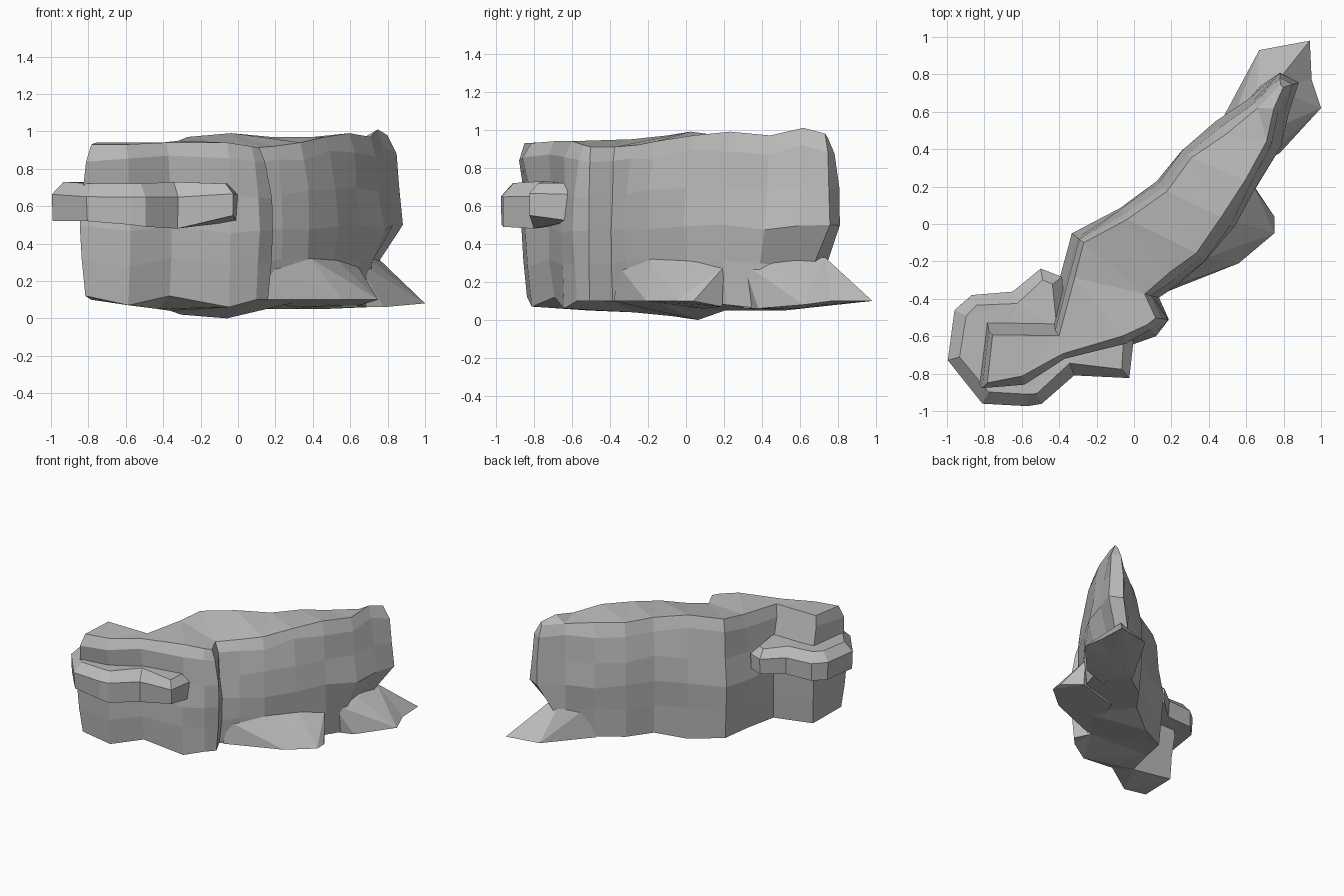
import bpy
import bmesh
import random
from mathutils import Vector

random.seed(4)

cube = bpy.data.objects.get("Cube")
if cube:
    bpy.data.objects.remove(cube, do_unlink=True)

stone = bpy.data.materials.new("grey stone")
stone.use_nodes = True
stone.diffuse_color = (0.5, 0.5, 0.5, 1)
stone.node_tree.nodes["Principled BSDF"].inputs["Base Color"].default_value = stone.diffuse_color


def finish(name, bm):
    """Turn a bmesh into a flat shaded stone object."""
    bmesh.ops.recalc_face_normals(bm, faces=bm.faces)
    mesh = bpy.data.meshes.new(name)
    bm.to_mesh(mesh)
    bm.free()
    mesh.materials.append(stone)
    obj = bpy.data.objects.new(name, mesh)
    bpy.context.collection.objects.link(obj)
    return obj


def outward_directions(points):
    """Horizontal outward direction at each point of a counter-clockwise outline."""
    result = []
    for i, point in enumerate(points):
        before = (point - points[i - 1]).normalized()
        after = (points[(i + 1) % len(points)] - point).normalized()
        tangent = (before + after).normalized()
        result.append(Vector((tangent.y, -tangent.x)))
    return result


def stacked_rock(name, stations, rows, rough):
    """Stack inset copies of an outline; each station is x, y, bottom z, top z.

    Each row is a share of the height and an inset from the outline.
    """
    points = [Vector(s[:2]) for s in stations]
    directions = outward_directions(points)
    bm = bmesh.new()
    rings = []
    for level, inset in rows:
        ring = []
        for point, direction, station in zip(points, directions, stations):
            low, high = station[2:]
            inner = 0 < level < 1
            shift = random.uniform(-rough, rough) if inner else 0
            spot = point - direction * (inset + shift)
            wobble = random.uniform(-rough, rough) if inner else 0
            ring.append(bm.verts.new((*spot, low + (high - low) * level + wobble)))
        rings.append(ring)

    # Walls between neighbouring rings
    count = len(stations)
    for lower, upper in zip(rings, rings[1:]):
        for i in range(count):
            j = (i + 1) % count
            bm.faces.new((lower[i], lower[j], upper[j], upper[i]))

    # Top and bottom caps
    caps = [bm.faces.new(rings[-1]), bm.faces.new(list(reversed(rings[0])))]
    bmesh.ops.triangulate(bm, faces=caps)
    return finish(name, bm)


def boulder(name, corners):
    """Faceted rock spanned around a few corners."""
    bm = bmesh.new()
    for corner in corners:
        bm.verts.new(corner)
    hull = bmesh.ops.convex_hull(bm, input=bm.verts)
    loose = [v for v in hull["geom_interior"] if isinstance(v, bmesh.types.BMVert)]
    bmesh.ops.delete(bm, geom=loose, context="VERTS")
    return finish(name, bm)


# Main cliff: front bluff, long right wall, tail and back wall
cliff_stations = [
    (-.83, -.85, .12, .93), (-.58, -.83, .07, .93), (-.36, -.71, .12, .94),
    (-.04, -.66, .06, .94), (.11, -.59, .1, .92), (.18, -.51, .1, .91),
    (.12, -.39, .1, .91), (.23, -.31, .1, .92), (.38, -.2, .1, .94),
    (.52, 0, .1, .97), (.65, .2, .08, .99), (.77, .42, .06, .97),
    (.81, .6, .06, 1.01), (.86, .75, .08, .98), (.78, .81, .08, .96),
    (.62, .67, .07, .96), (.45, .53, .05, .96), (.26, .4, .05, .96),
    (.13, .22, .05, .97), (-.07, .08, 0, .99), (-.32, -.06, .02, .97),
    (-.38, -.27, .04, .95), (-.44, -.5, .05, .94), (-.8, -.5, .1, .94),
]
cliff_rows = [(0, .02), (.25, 0), (.46, -.01), (.68, .01), (.9, .025), (1, .065)]
cliff = stacked_rock("cliff", cliff_stations, cliff_rows, .014)

for vert in cliff.data.vertices:
    # Pull the foot of the tail inwards so that its end overhangs
    if vert.co.x > .7 and vert.co.z < .4:
        pull = min(1, max(0, (vert.co.y - .25) / .35))
        vert.co.x -= .1 * pull
        vert.co.y -= .07 * pull
    # Tip the crown of the bluff forwards
    if vert.co.x < -.35 and vert.co.y < -.4 and vert.co.z > .82:
        vert.co.y -= .045

# Ledge wrapped around the front bluff
ledge_stations = [
    (-1, -.73, .52, .73), (-.81, -.96, .52, .72), (-.57, -.98, .5, .72),
    (-.49, -.97, .49, .72), (-.32, -.81, .48, .73), (-.02, -.83, .55, .72),
    (0, -.6, .52, .72), (-.36, -.5, .52, .72), (-.38, -.28, .53, .71),
    (-.5, -.23, .53, .71), (-.65, -.36, .52, .72), (-.87, -.37, .52, .73),
    (-.96, -.46, .52, .73),
]
stacked_rock("ledge", ledge_stations, [(0, .01), (.68, .005), (1, .07)], .006)

# Pointed spurs at the foot of the tail
boulder("tail_spur_back", [
    (.67, .93, .1), (.94, .98, .1), (.95, .77, .1), (.7, .5, .06),
    (.45, .52, .05), (.74, .73, .33), (.66, .72, .3), (.7, .55, .3),
    (.52, .54, .28),
])
boulder("tail_spur_right", [
    (.95, .77, .1), (1, .62, .08), (.78, .38, .06), (.55, .3, .06),
    (.6, .6, .06), (.74, .73, .33), (.73, .5, .3), (.64, .3, .3),
])

# Sloping buttress under the right wall
boulder("side_buttress", [
    (.65, .19, .07), (.75, .04, .1), (.75, -.05, .1), (.56, -.21, .1),
    (.13, -.38, .1), (.3, .1, .06),
    (.64, .2, .28), (.53, .02, .31), (.39, -.18, .32), (.16, -.35, .28),
])
